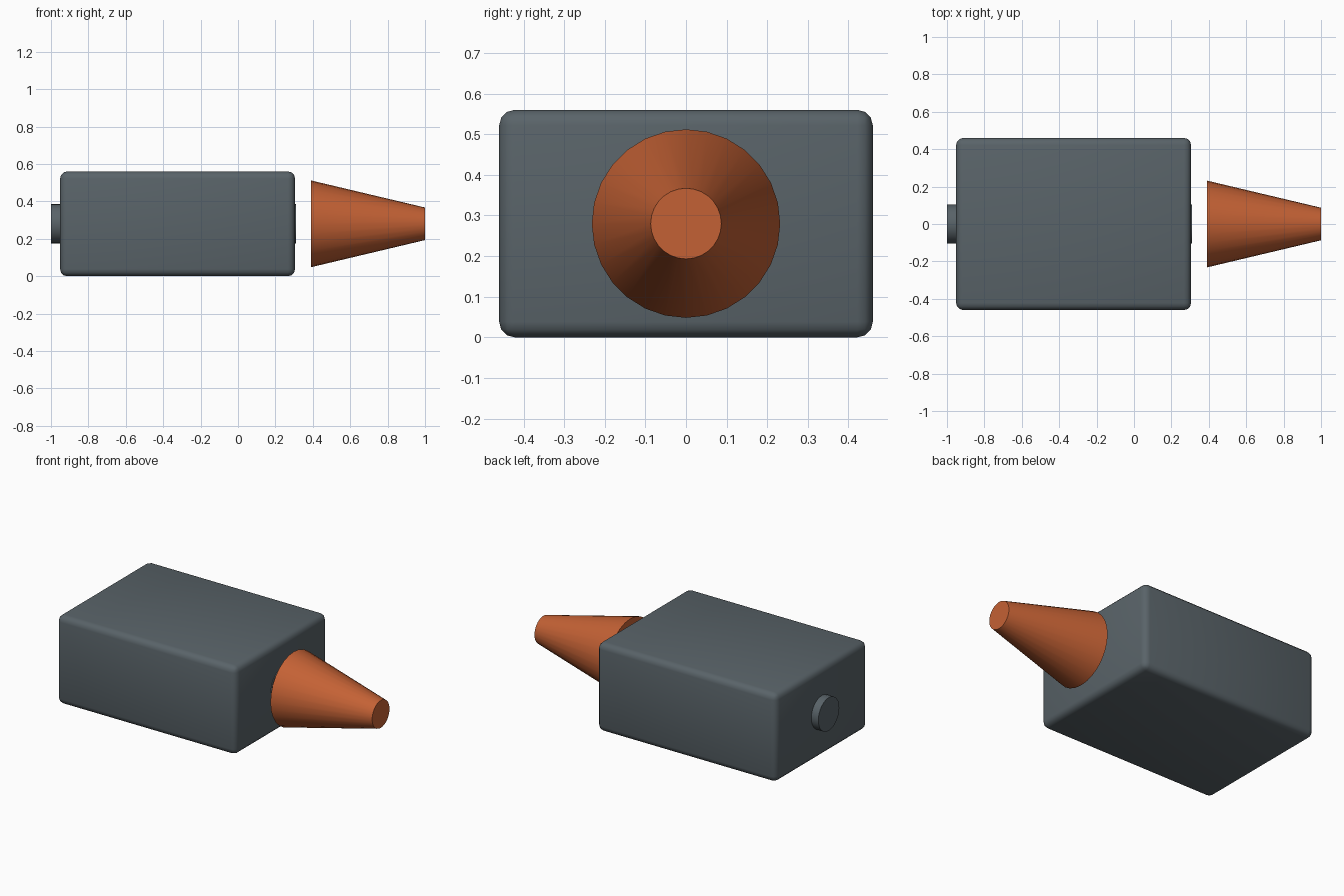
import bpy, math

if "Cube" in bpy.data.objects:
    bpy.data.objects.remove(bpy.data.objects["Cube"])

MID_Z = 0.28


def finish(obj, name, material=None):
    obj.name = name
    bpy.ops.object.shade_smooth_by_angle(angle=math.radians(35))
    if material:
        obj.data.materials.append(material)


def round_part(name, x0, x1, r0, r1, sides, material=None):
    """Round part lying along x, from radius r0 at x0 to r1 at x1."""
    bpy.ops.mesh.primitive_cone_add(
        vertices=sides, radius1=r0, radius2=r1, depth=x1 - x0,
        location=((x0 + x1) / 2, 0, MID_Z), rotation=(0, math.pi / 2, 0))
    finish(bpy.context.object, name, material)


def paint(name, colour):
    mat = bpy.data.materials.new(name)
    mat.diffuse_color = colour
    mat.use_nodes = True
    mat.node_tree.nodes["Principled BSDF"].inputs["Base Color"].default_value = mat.diffuse_color
    return mat


grey = paint("slate_grey", (0.10, 0.125, 0.14, 1))
orange = paint("burnt_orange", (0.55, 0.12, 0.035, 1))

# Rounded box body
bpy.ops.mesh.primitive_cube_add(size=1, location=(-0.323, 0, MID_Z))
body = bpy.context.object
body.scale = (1.256, 0.92, 0.56)
bpy.ops.object.transform_apply(location=False, rotation=False, scale=True)
bevel = body.modifiers.new("rounded_edges", 'BEVEL')
bevel.width = 0.038
bevel.segments = 3
bpy.ops.object.modifier_apply(modifier=bevel.name)
finish(body, "body", grey)

# Shaft through the body, showing at both ends
round_part("shaft", -1.0, 0.31, 0.105, 0.105, 28, grey)

# Tapered nose floating just ahead of the body
round_part("nose_cone", 0.39, 1.0, 0.232, 0.087, 28, orange)
